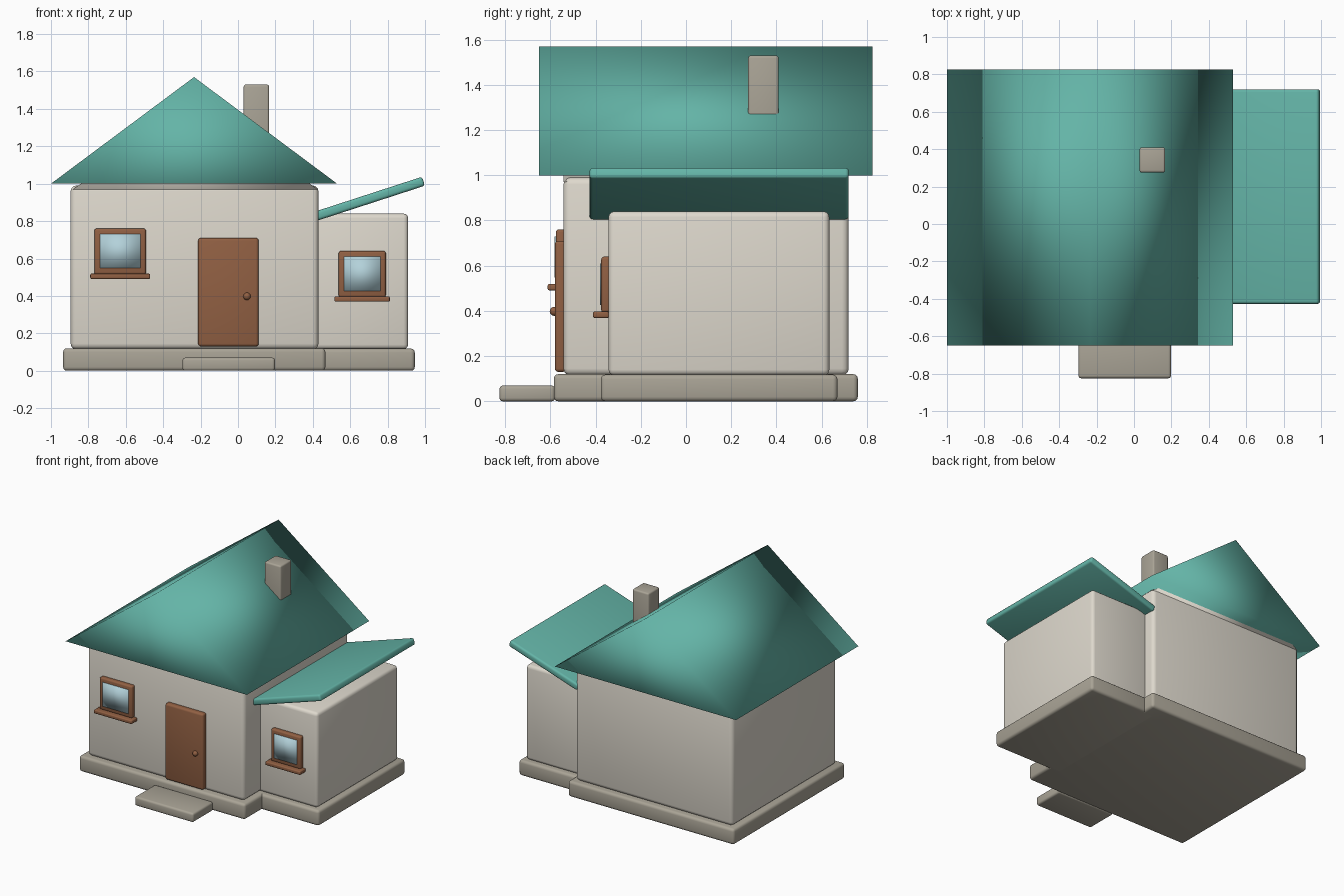
import bpy, bmesh, math

if "Cube" in bpy.data.objects:
    bpy.data.objects.remove(bpy.data.objects["Cube"])


def material(name, rgb):
    m = bpy.data.materials.new(name)
    m.diffuse_color = (*rgb, 1)
    m.use_nodes = True
    m.node_tree.nodes["Principled BSDF"].inputs["Base Color"].default_value = m.diffuse_color
    return m


WALL = material("cream_wall", (0.73, 0.69, 0.61))
STONE = material("grey_stone", (0.40, 0.37, 0.305))
TEAL = material("teal_roof", (0.127, 0.456, 0.386))
WOOD = material("brown_wood", (0.285, 0.117, 0.056))
GLASS = material("pale_blue_glass", (0.45, 0.64, 0.70))


def finish(bm, name, mat):
    bmesh.ops.recalc_face_normals(bm, faces=bm.faces)
    for f in bm.faces:
        f.smooth = True
    mesh = bpy.data.meshes.new(name)
    bm.to_mesh(mesh)
    bm.free()
    mesh.materials.append(mat)
    ob = bpy.data.objects.new(name, mesh)
    bpy.context.collection.objects.link(ob)
    return ob


def box(name, mat, x, y, z, bevel=0.0):
    """Soft-edged box from (min, max) ranges on each axis."""
    bm = bmesh.new()
    bmesh.ops.create_cube(bm, size=1)
    size = [r[1] - r[0] for r in (x, y, z)]
    bmesh.ops.scale(bm, vec=size, verts=bm.verts)
    ob = finish(bm, name, mat)
    ob.location = [(r[0] + r[1]) / 2 for r in (x, y, z)]
    if bevel:
        mod = ob.modifiers.new("soft_edges", 'BEVEL')
        mod.width = bevel
        mod.segments = 3
        mod.limit_method = 'NONE'
    return ob


def gable(name, mat, x, y, z):
    """Triangular prism with its ridge along y."""
    bm = bmesh.new()
    profile = [(x[0], z[0]), (x[1], z[0]), ((x[0] + x[1]) / 2, z[1])]
    face = bm.faces.new([bm.verts.new((px, y[0], pz)) for px, pz in profile])
    ext = bmesh.ops.extrude_face_region(bm, geom=[face], use_keep_orig=True)
    moved = [v for v in ext["geom"] if isinstance(v, bmesh.types.BMVert)]
    bmesh.ops.translate(bm, vec=(0, y[1] - y[0], 0), verts=moved)
    return finish(bm, name, mat)


# Stone bases and step
box("main_foundation", STONE, (-0.935, 0.467), (-0.585, 0.76), (0, 0.12), 0.02)
box("annex_foundation", STONE, (0.36, 0.945), (-0.377, 0.67), (0, 0.118), 0.02)
box("front_step", STONE, (-0.297, 0.198), (-0.825, -0.58), (0, 0.07), 0.015)

# Walls
box("main_walls", WALL, (-0.895, 0.43), (-0.542, 0.72), (0.115, 0.99), 0.03)
box("annex_walls", WALL, (0.36, 0.91), (-0.343, 0.634), (0.115, 0.84), 0.025)
gable("gable_wall", WALL, (-0.882, 0.425), (-0.542, 0.72), (0.97, 1.44))

# Main roof, tilted annex roof and chimney
gable("main_roof", TEAL, (-1.0, 0.53), (-0.65, 0.825), (1.0, 1.57))
lean_to = box("annex_roof", TEAL, (0.397, 1.007), (-0.427, 0.72),
              (0.894, 0.944), 0.015)
lean_to.rotation_euler.y = -math.radians(18)
box("chimney", STONE, (0.03, 0.167), (0.275, 0.41), (1.1, 1.53), 0.012)

# Door with knob
box("front_door", WOOD, (-0.213, 0.11), (-0.58, -0.53), (0.13, 0.71), 0.015)
bm = bmesh.new()
bmesh.ops.create_uvsphere(bm, u_segments=16, v_segments=10, radius=0.02)
finish(bm, "door_knob", WOOD).location = (0.048, -0.583, 0.398)


# Windows: frame, glass plate and sill
def window(name, x, z, wall_y):
    box(name + "_frame", WOOD, x, (wall_y - 0.034, wall_y + 0.01), z, 0.012)
    box(name + "_glass", GLASS, (x[0] + 0.03, x[1] - 0.028),
        (wall_y - 0.039, wall_y - 0.031), (z[0] + 0.033, z[1] - 0.03))
    box(name + "_sill", WOOD, (x[0] - 0.022, x[1] + 0.022),
        (wall_y - 0.07, wall_y), (z[0] - 0.024, z[0] + 0.004), 0.007)


window("main_window", (-0.768, -0.492), (0.515, 0.76), -0.542)
window("annex_window", (0.538, 0.79), (0.393, 0.64), -0.341)
